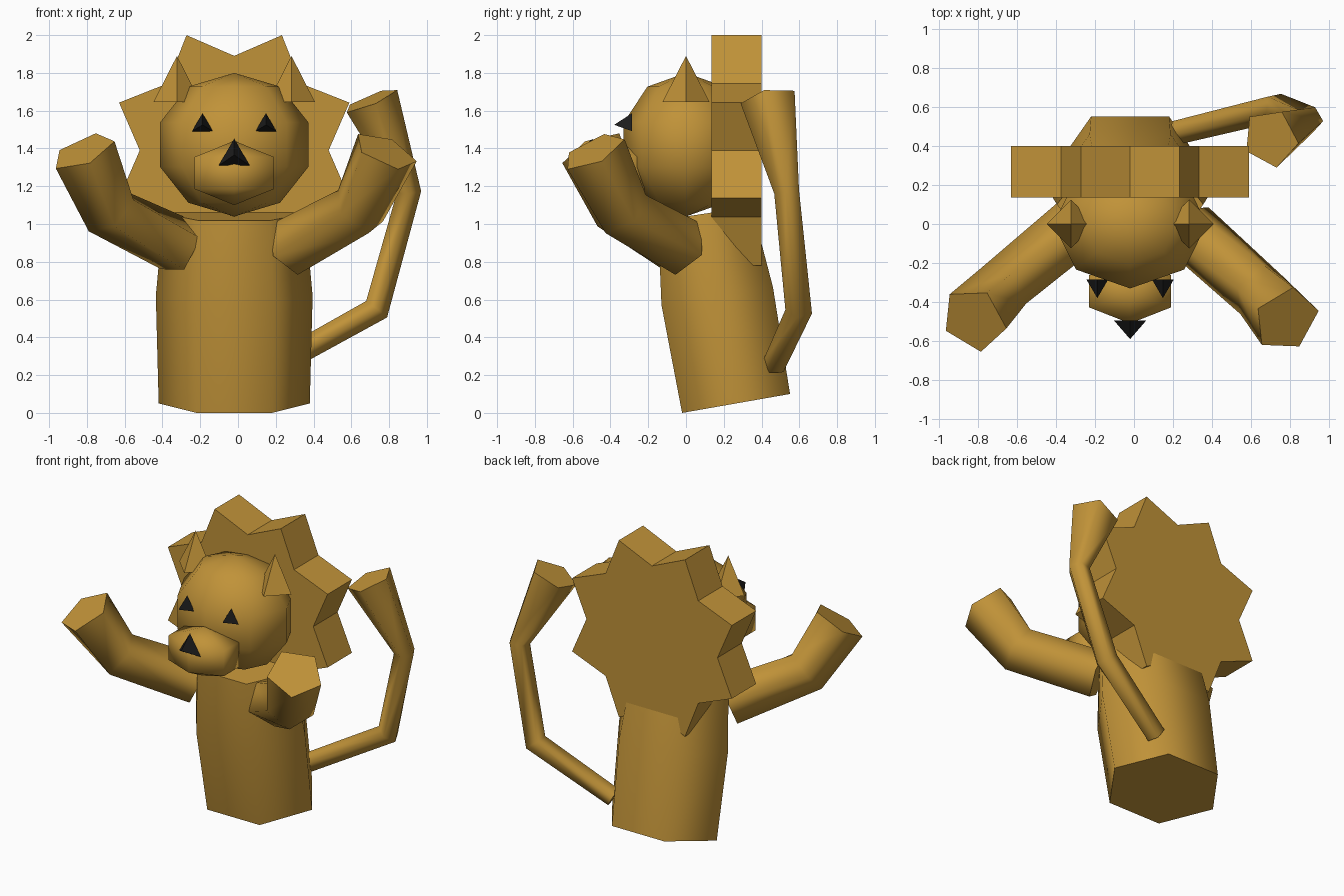
import bpy, math
from math import sin, cos, pi
from mathutils import Vector

if "Cube" in bpy.data.objects:
    bpy.data.objects.remove(bpy.data.objects["Cube"])

CX = -0.02  # symmetry plane of the figure


def colour(name, rgb):
    m = bpy.data.materials.new(name)
    m.diffuse_color = (*rgb, 1)
    m.use_nodes = True
    m.node_tree.nodes["Principled BSDF"].inputs["Base Color"].default_value = m.diffuse_color
    return m


TAN = colour("tan_fur", (0.53, 0.29, 0.04))
BLACK = colour("black", (0.012, 0.012, 0.012))


def build(name, verts, faces, mat, smooth=lambda face: False):
    me = bpy.data.meshes.new(name)
    me.from_pydata(verts, [], faces)
    me.materials.append(mat)
    for p in me.polygons:
        p.use_smooth = smooth(p)
    ob = bpy.data.objects.new(name, me)
    bpy.context.collection.objects.link(ob)
    return ob


def tube(name, path, radii, sides, phase=0.0):
    """Smooth tube along a path, with flat end caps; radii are (x, y) pairs."""
    pts = [Vector(p) for p in path]
    verts, faces = [], []
    last = len(pts) - 1
    for i, c in enumerate(pts):
        a = (c - pts[i - 1]).normalized() if i else Vector()
        b = (pts[i + 1] - c).normalized() if i < last else Vector()
        n = (a + b).normalized()
        u = (Vector((1, 0, 0)) - n * n.x).normalized()
        v = n.cross(u)
        for k in range(sides):
            t = phase + 2 * pi * k / sides
            verts.append(c + u * radii[i][0] * cos(t) + v * radii[i][1] * sin(t))
    for i in range(last):
        for k in range(sides):
            j = (k + 1) % sides
            faces.append((i * sides + k, i * sides + j,
                          (i + 1) * sides + j, (i + 1) * sides + k))
    walls = len(faces)
    faces.append(tuple(reversed(range(sides))))
    faces.append(tuple(range(last * sides, (last + 1) * sides)))
    return build(name, verts, faces, TAN, lambda p: p.index < walls)


def ball(name, centre, radius, segs, rings):
    """Smooth stretched sphere with one vertex column facing the front."""
    c, r = Vector(centre), radius
    verts = [c + Vector((0, 0, r[2]))]
    for i in range(1, rings):
        f = pi * i / rings
        for k in range(segs):
            t = -pi / 2 + 2 * pi * k / segs
            verts.append(c + Vector((r[0] * sin(f) * cos(t),
                                     r[1] * sin(f) * sin(t), r[2] * cos(f))))
    verts.append(c - Vector((0, 0, r[2])))
    end = len(verts) - 1
    faces = []
    for k in range(segs):
        j = (k + 1) % segs
        faces.append((0, 1 + k, 1 + j))
        for i in range(rings - 2):
            o = 1 + i * segs
            faces.append((o + k, o + segs + k, o + segs + j, o + j))
        o = 1 + (rings - 2) * segs
        faces.append((o + k, end, o + j))
    return build(name, verts, faces, TAN, lambda p: True)


def spike(name, centre, u, v, sides, r, tip, mat, phase=0.0):
    """Flat pyramid; the base ring turns from u to v around the centre."""
    c, u, v = Vector(centre), Vector(u), Vector(v)
    verts = []
    for k in range(sides):
        t = phase + 2 * pi * k / sides
        verts.append(c + (u * cos(t) + v * sin(t)) * r)
    verts.append(Vector(tip))
    faces = [(k, (k + 1) % sides, sides) for k in range(sides)]
    faces.append(tuple(reversed(range(sides))))
    return build(name, verts, faces, mat)


# Torso: six-sided tapered tube, leaning slightly
tube("body", [(CX, 0.265, 0.05), (CX, 0.165, 0.62), (CX, 0.10, 1.055)],
     [(0.40, 0.335), (0.415, 0.345), (0.375, 0.29)], 6)

# Head and muzzle
ball("head", (CX, 0, 1.42), (0.413, 0.347, 0.38), 8, 5)
ball("muzzle", (CX, -0.345, 1.27), (0.28, 0.19, 0.17), 6, 3)

# Mane: thick eight-pointed star behind the head
star = []
for y in (0.135, 0.40):
    for k in range(16):
        r = 0.66 if k % 2 else 0.50
        t = pi * k / 8
        star.append((CX + r * cos(t), y, 1.39 + r * sin(t)))
sides = [(k, k + 16, (k + 1) % 16 + 16, (k + 1) % 16) for k in range(16)]
build("mane", star, sides + [tuple(range(16)), tuple(reversed(range(16, 32)))], TAN)

# Paired parts: ears, eyes, arms
for s, side in ((-1, "left"), (1, "right")):
    x = CX + s * 0.303
    spike("ear_" + side, (x, 0, 1.645), (1, 0, 0), (0, 1, 0), 4, 0.125,
          (x, 0, 1.89), TAN)
    x = CX + s * 0.168
    spike("eye_" + side, (x, -0.285, 1.523), (1, 0, 0), (0, 0, 1), 3, 0.064,
          (x, -0.38, 1.525), BLACK, pi / 2)
    tube("arm_" + side,
         [(CX + s * 0.29, -0.02, 0.88), (CX + s * 0.66, -0.34, 1.07),
          (CX + s * 0.80, -0.49, 1.385)],
         [(0.16, 0.16), (0.155, 0.155), (0.18, 0.18)], 5, s * 0.1)

# Nose
spike("nose", (CX, -0.495, 1.357), (1, 0, 0), (0, 0, 1), 3, 0.095,
      (CX, -0.59, 1.365), BLACK, pi / 2)

# Tail: thin bent tube ending in a wide tuft
tube("tail", [(0.22, 0.47, 0.26), (0.73, 0.60, 0.55),
              (0.90, 0.535, 1.17), (0.70, 0.44, 1.655)],
     [(0.065, 0.065), (0.075, 0.075), (0.07, 0.07), (0.155, 0.155)], 5, -0.1)
